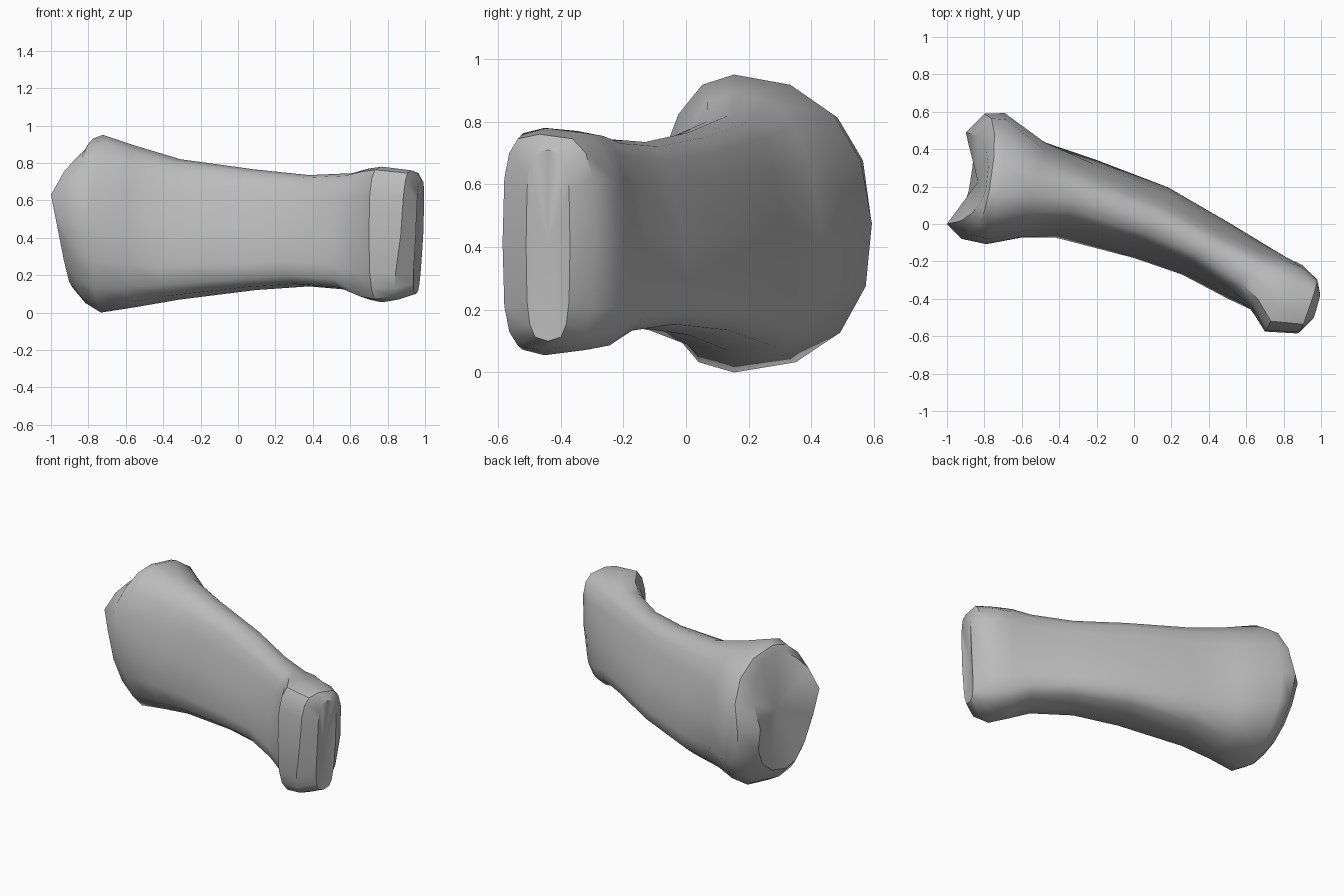
import bpy, bmesh, math
from mathutils import Vector

cube = bpy.data.objects.get("Cube")
if cube:
    bpy.data.objects.remove(cube)

SIDES = 16


def material(name, rgb):
    mat = bpy.data.materials.new(name)
    mat.use_nodes = True
    mat.diffuse_color = (*rgb, 1)
    mat.node_tree.nodes["Principled BSDF"].inputs["Base Color"].default_value = (*rgb, 1)
    return mat


def power(value, exponent):
    return math.copysign(abs(value) ** exponent, value)


def section(front, back, heights, skew=0, lean=(0, 0), square=0.6, lift=0, taper=0):
    """Rounded cross-section standing on the line from front to back.

    skew shifts top and bottom along the line, lean shifts them in x,
    a smaller square is boxier, lift raises the front edge and
    taper narrows the section towards its top."""
    front, back = Vector(front), Vector(back)
    low, high = heights
    ring = []
    for i in range(SIDES):
        angle = math.tau * i / SIDES
        across = power(round(math.cos(angle), 6), square)
        up = power(round(math.sin(angle), 6), square)
        z = low + (high - low) * (up + 1) / 2
        z += lift * max(-across, 0) * (1 - up * up)
        across *= 1 - taper * (up + 0.4)
        across += skew * abs(up) * (1 - abs(across))
        xy = front.lerp(back, (across + 1) / 2)
        xy.x += abs(up) * (lean[0] if up > 0 else lean[1])
        ring.append(Vector((xy.x, xy.y, z)))
    return ring


def loft(name, rings, dishes, mat):
    """Skin the rings and close each end with a slightly dished fan."""
    bm = bmesh.new()
    loops = [[bm.verts.new(p) for p in ring] for ring in rings]
    for a, b in zip(loops, loops[1:]):
        for i in range(SIDES):
            j = (i + 1) % SIDES
            bm.faces.new((a[i], a[j], b[j], b[i]))
    for loop, dish in ((loops[0], dishes[0]), (loops[-1], dishes[1])):
        middle = sum((v.co for v in loop), Vector()) / SIDES
        hub = bm.verts.new(middle + Vector((dish, 0, 0)))
        for i in range(SIDES):
            bm.faces.new((loop[i], loop[(i + 1) % SIDES], hub))
    bmesh.ops.recalc_face_normals(bm, faces=bm.faces)
    mesh = bpy.data.meshes.new(name)
    bm.to_mesh(mesh)
    bm.free()
    obj = bpy.data.objects.new(name, mesh)
    bpy.context.collection.objects.link(obj)
    mesh.materials.append(mat)
    bpy.ops.object.select_all(action="DESELECT")
    obj.select_set(True)
    bpy.context.view_layer.objects.active = obj
    bpy.ops.object.shade_smooth_by_angle(angle=math.radians(40))
    return obj


# Broad base with its dished joint face
base = [
    section((-1.0, 0.0), (-0.9, 0.49), (0.13, 0.89), -0.25, (0.17, 0.08), 0.95, 0.12),
    section((-0.92, -0.08), (-0.8, 0.59), (0.05, 0.93), -0.25, (0.1, 0.06), 0.9, 0.05),
    section((-0.79, -0.115), (-0.69, 0.6), (0, 0.95), -0.25, (0.03, 0.02), 0.9, taper=0.05),
]

# Tapering shaft, wide below and narrow above
shaft = [
    section((-0.6, -0.085), (-0.47, 0.45), (0.03, 0.89), -0.1, square=0.8, taper=0.15),
    section((-0.42, -0.075), (-0.2, 0.345), (0.07, 0.82), square=0.65, taper=0.3),
    section((0.0, -0.18), (0.18, 0.195), (0.12, 0.765), taper=0.35),
    section((0.26, -0.27), (0.5, 0.01), (0.14, 0.735), taper=0.35),
    section((0.5, -0.4), (0.72, -0.12), (0.12, 0.745), taper=0.25),
]

# Knuckle-like head, its front overhanging a shallow notch
head = [
    section((0.62, -0.46), (0.82, -0.175), (0.07, 0.77), -0.2, taper=0.1),
    section((0.7, -0.575), (0.9, -0.22), (0.055, 0.78), -0.3),
    section((0.87, -0.585), (0.97, -0.29), (0.07, 0.76), -0.2, (0.02, -0.05), 0.55),
    section((0.95, -0.51), (0.99, -0.37), (0.1, 0.71), 0, (0.01, -0.02), 0.55),
]

loft("bone", base + shaft + head, (0.04, -0.02), material("bone grey", (0.5, 0.5, 0.5)))
